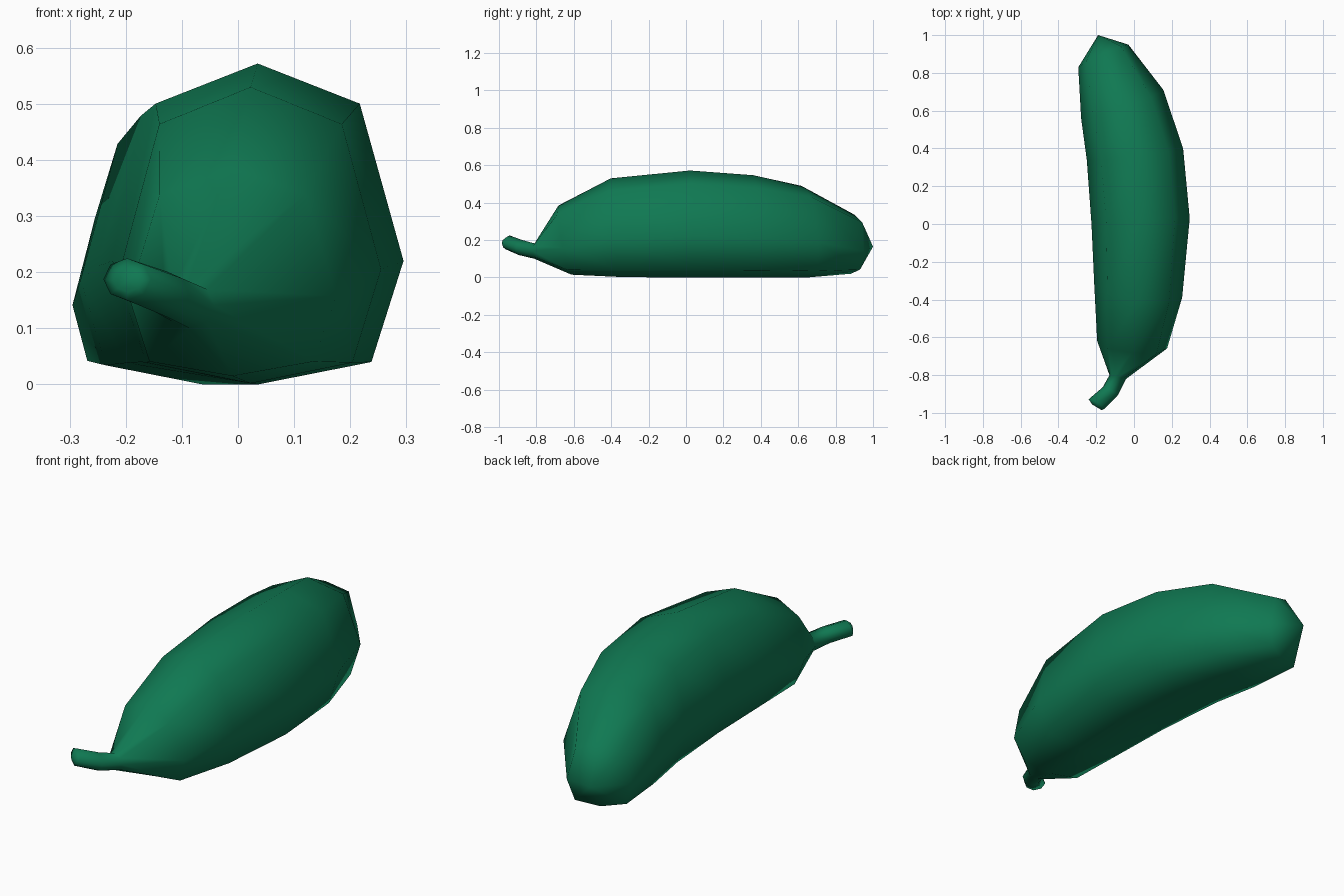
import bpy, bmesh

if "Cube" in bpy.data.objects:
    bpy.data.objects.remove(bpy.data.objects["Cube"])

# Colour
green = bpy.data.materials.new("deep_green")
green.diffuse_color = (0.005, 0.19, 0.085, 1)
green.use_nodes = True
green.node_tree.nodes["Principled BSDF"].inputs["Base Color"].default_value = green.diffuse_color

# Eight-sided cross-sections: u runs left to right, v bottom to top
BODY = [(.5, 1), (.85, .875), (1, .385), (.89, .07),
        (.5, 0), (.1, .07), (0, .385), (.15, .875)]
ROUND = [(.5, 1), (.85, .85), (1, .5), (.85, .15),
         (.5, 0), (.15, .15), (0, .5), (.15, .85)]

# Rings: left x, left y, right x, right y, bottom z, top z, lean of top in y
stem_rings = [
    (-.222, -.955, -.172, -.985, .165, .205, .0),
    (-.24, -.93, -.155, -.98, .15, .225, .02),
    (-.165, -.865, -.087, -.91, .12, .201, .015),
    (-.13, -.80, -.042, -.82, .10, .182, .0)]
body_rings = [
    (-.195, -.62, .175, -.66, .015, .385, -.07),
    (-.21, -.33, .255, -.39, .002, .53, -.07),
    (-.225, 0, .295, .03, 0, .572, .01),
    (-.25, .34, .26, .40, 0, .547, -.02),
    (-.28, .56, .155, .71, 0, .49, -.03),
    (-.295, .83, -.03, .95, .02, .335, .02)]


def add_ring(bm, ring, section):
    xl, yl, xr, yr, z0, z1, lean = ring
    return [bm.verts.new((xl + (xr - xl) * u,
                          yl + (yr - yl) * u + lean * (v - .4),
                          z0 + (z1 - z0) * v)) for u, v in section]


def loft(name, sections, tip=None):
    bm = bmesh.new()
    loops = [add_ring(bm, r, s) for r, s in sections]
    for a, b in zip(loops, loops[1:]):
        for i in range(8):
            j = (i + 1) % 8
            bm.faces.new((a[i], a[j], b[j], b[i]))
    bm.faces.new(loops[0])
    if tip:
        t = bm.verts.new(tip)
        for i in range(8):
            bm.faces.new((loops[-1][i], loops[-1][(i + 1) % 8], t))
    bmesh.ops.recalc_face_normals(bm, faces=bm.faces)
    for f in bm.faces:
        f.smooth = True
    mesh = bpy.data.meshes.new(name)
    bm.to_mesh(mesh)
    bm.free()
    mesh.materials.append(green)
    obj = bpy.data.objects.new(name, mesh)
    bpy.context.collection.objects.link(obj)
    return obj


# One continuous skin: bent stem, swollen curved body, pointed blossom end
loft("curved_fruit",
     [(r, ROUND) for r in stem_rings] + [(r, BODY) for r in body_rings],
     tip=(-.19, 1.0, .165))
